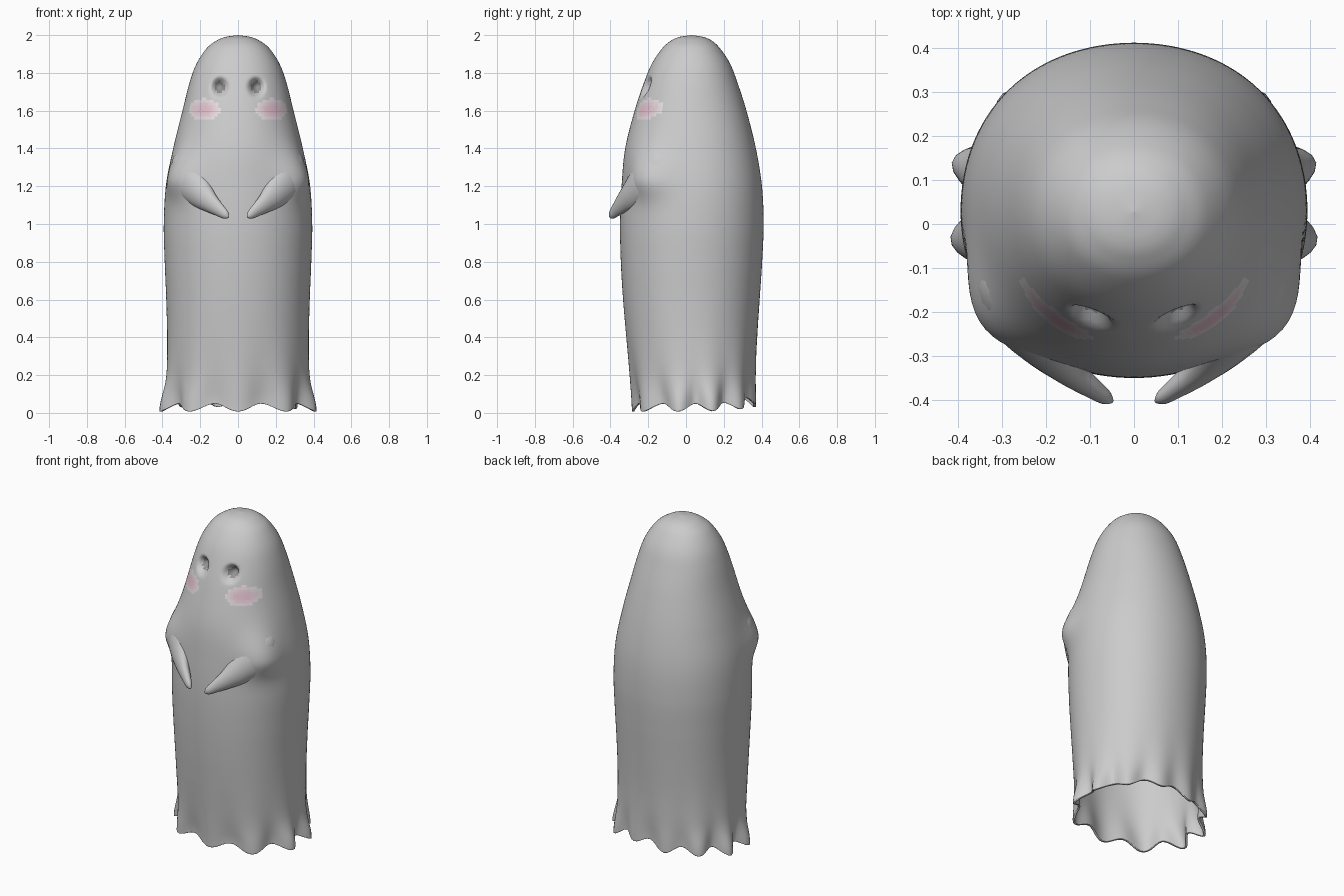
import bpy, bmesh
from math import sin, cos, pi, exp, degrees
from mathutils import Vector

if "Cube" in bpy.data.objects:
    bpy.data.objects.remove(bpy.data.objects["Cube"])

SEG, SUB = 120, 12

# sheet profile: z, half width, front y, back y
PROFILE = [
    (0.00, 0.388, -0.276, 0.367), (0.06, 0.386, -0.280, 0.368),
    (0.20, 0.379, -0.295, 0.372), (0.40, 0.376, -0.315, 0.378),
    (0.60, 0.380, -0.333, 0.390), (0.80, 0.388, -0.345, 0.403),
    (1.00, 0.393, -0.349, 0.411), (1.20, 0.381, -0.341, 0.402),
    (1.40, 0.343, -0.322, 0.370), (1.60, 0.294, -0.272, 0.320),
    (1.75, 0.256, -0.222, 0.272), (1.85, 0.219, -0.180, 0.233),
    (1.93, 0.166, -0.126, 0.180), (1.97, 0.115, -0.080, 0.137),
    (1.99, 0.067, -0.036, 0.092), (2.00, 0.0, 0.028, 0.028)]


def material(name, color):
    m = bpy.data.materials.new(name)
    m.diffuse_color = (*color, 1)
    m.use_nodes = True
    m.node_tree.nodes["Principled BSDF"].inputs["Base Color"].default_value = m.diffuse_color
    return m


def spline(rows, sub):
    """Catmull-Rom resampling of a list of tuples."""
    p = [Vector(r) for r in rows]
    p = [p[0]] + p + [p[-1]]
    out = []
    for i in range(1, len(p) - 2):
        a, b, c, d = p[i - 1:i + 3]
        for k in range(sub):
            t = k / sub
            out.append(0.5 * (2 * b + (c - a) * t + (2 * a - 5 * b + 4 * c - d) * t * t
                              + (3 * b - a - 3 * c + d) * t ** 3))
    return out + [p[-2]]


def loft(name, rings, cap=False):
    """Skin a list of closed rings of points."""
    bm = bmesh.new()
    vr = [[bm.verts.new(p) for p in r] for r in rings]
    n = len(rings[0])
    for a, b in zip(vr, vr[1:]):
        for i in range(n):
            j = (i + 1) % n
            bm.faces.new((a[i], a[j], b[j], b[i]))
    if cap:
        bm.faces.new(vr[0][::-1])
        bm.faces.new(vr[-1])
    bmesh.ops.remove_doubles(bm, verts=bm.verts, dist=1e-5)
    bmesh.ops.recalc_face_normals(bm, faces=bm.faces)
    for f in bm.faces:
        f.smooth = True
    me = bpy.data.meshes.new(name)
    bm.to_mesh(me)
    bm.free()
    ob = bpy.data.objects.new(name, me)
    bpy.context.collection.objects.link(ob)
    return ob


def oval(p, cx, cz, rx, rz):
    """Normalised distance to a mirrored pair of ovals on the face."""
    if p[1] > 0:
        return 9
    return (((abs(p[0]) - cx) / rx) ** 2 + ((p[2] - cz) / rz) ** 2) ** 0.5


def fold_wave(deg):
    """Wide folds in front, tighter ones round the sides and back."""
    n = deg / 38 if deg < 76 else 2 + (deg - 76) / 29.7
    return cos(2 * pi * n)


def sheet_point(row, a):
    z, w, yf, yb = row
    deg = degrees(a if a <= pi else 2 * pi - a)
    square = 1 + 0.02 * (1 - cos(4 * a)) / 2
    s, c = sin(a) * square, -cos(a) * square
    # shoulder and elbow swelling that the arms grow from
    dz = (z - 1.24) / (0.15 if z > 1.24 else 0.10)
    out = 0.05 * exp(-((deg - 52) / 19) ** 2 - dz * dz)
    # flared folds and wavy hem
    side, back, wave = sin(a) ** 2, max(0, -cos(a)), fold_wave(deg)
    low, soft = exp(-(z / 0.13) ** 2), exp(-(z / 0.32) ** 2)
    out += low * (0.005 + 0.022 * side) * wave + 0.005 * soft * wave + 0.008 * low * side
    x = w * s + out * s
    y = (yf + yb) / 2 + (yb - yf) / 2 * c + out * c
    hem = 0.028 - 0.021 * wave + 0.035 * back * back + 0.01 * back * sin(5 * a)
    z += hem * max(0, 1 - z / 0.4)
    # pressed-in eye sockets
    d = oval((x, y, z), 0.097, 1.725, 0.052, 0.062)
    if d < 1:
        y += 0.06 * (1 - d * d) ** 2
    return x, y, z


# sheet body
rings = [[sheet_point(r, 2 * pi * i / SEG) for i in range(SEG)] for r in spline(PROFILE, SUB)]
body = loft("sheet_body", rings)
cloth, pink, LEVELS = Vector((0.8, 0.8, 0.8)), Vector((0.78, 0.54, 0.63)), 5
body.data.materials.append(material("cloth", cloth))
for i in range(LEVELS):
    body.data.materials.append(material(f"blush_{i}", cloth.lerp(pink, (i + 1) / LEVELS)))
body.data.materials.append(material("eye_rim", (0.55, 0.54, 0.54)))
body.data.materials.append(material("eye_shadow", (0.3, 0.29, 0.29)))

# eye and cheek colouring, fading outwards
for f in body.data.polygons:
    eye = oval(f.center, 0.097, 1.725, 0.034, 0.043)
    cheek = oval(f.center, 0.178, 1.605, 0.082, 0.058)
    if eye < 1:
        f.material_index = LEVELS + (2 if eye < 0.75 else 1)
    elif cheek < 1:
        f.material_index = min(LEVELS, 1 + int((1 - cheek) * LEVELS * 1.5))

# thin cloth thickness
mod = body.modifiers.new("thickness", 'SOLIDIFY')
mod.thickness = 0.012
mod.offset = -1

# draped arms: x, y, z, half height, half thickness
ARM = [(0.235, -0.10, 1.44, 0.04, 0.02), (0.255, -0.14, 1.34, 0.10, 0.080),
       (0.245, -0.20, 1.235, 0.115, 0.085), (0.200, -0.272, 1.165, 0.085, 0.060),
       (0.150, -0.330, 1.115, 0.055, 0.036), (0.100, -0.368, 1.075, 0.036, 0.025),
       (0.066, -0.392, 1.048, 0.023, 0.017), (0.050, -0.402, 1.037, 0.006, 0.005)]


def arm(name, side):
    path = spline(ARM, 5)
    rings = []
    for i, r in enumerate(path):
        p = Vector(r[:3])
        t = (Vector(path[min(i + 1, len(path) - 1)][:3]) - Vector(path[max(i - 1, 0)][:3])).normalized()
        out = Vector((0.6, -0.8, 0))
        out = (out - t * out.dot(t)).normalized()
        up = t.cross(out)
        ring = []
        for k in range(24):
            q = p + up * r[3] * cos(2 * pi * k / 24) + out * r[4] * sin(2 * pi * k / 24)
            ring.append((q.x * side, q.y, q.z))
        rings.append(ring)
    return loft(name, rings, cap=True)


arm("right_arm", 1)
arm("left_arm", -1)
